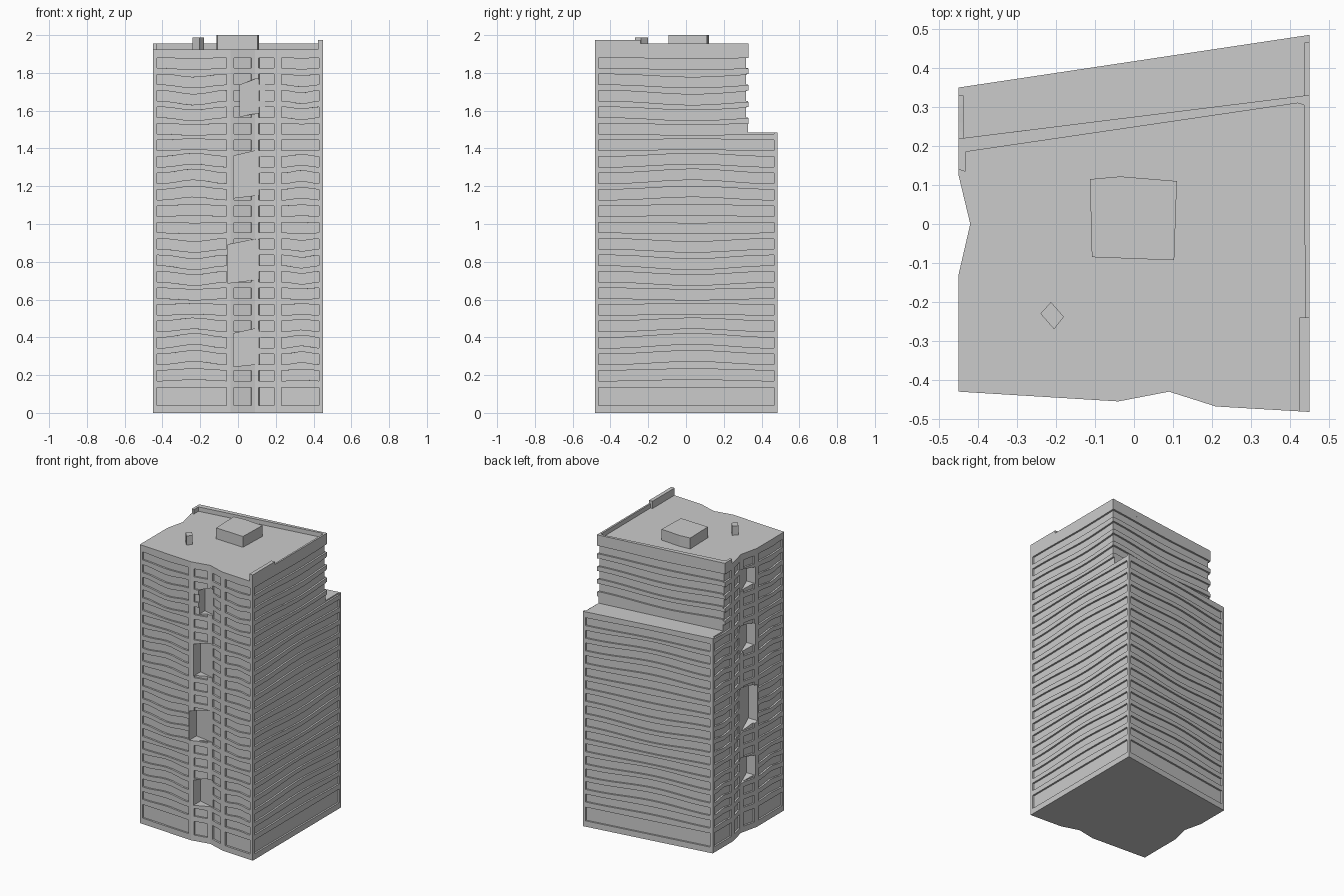
import bpy, bmesh, math
from mathutils import Vector

if "Cube" in bpy.data.objects:
    bpy.data.objects.remove(bpy.data.objects["Cube"])

ROOF, TERRACE = 1.925, 1.485
FOOT = [(-.45, -.43), (-.04, -.455), (.09, -.43), (.21, -.468), (.45, -.482), (.45, .485),
        (-.45, .35), (-.45, .125), (-.42, 0), (-.45, -.13)]
BACK_EDGE, RIGHT_EDGE = 5, 4
UP_R, UP_L = (.45, .331), (-.45, .219)          # back line of the set-back upper floors


def loft(bm, a, b):
    """Closed solid between two matching rings of points."""
    va, vb = [bm.verts.new(p) for p in a], [bm.verts.new(p) for p in b]
    n = len(va)
    faces = [bm.faces.new(va[::-1]), bm.faces.new(vb)]
    for i in range(n):
        faces.append(bm.faces.new((va[i], va[(i + 1) % n], vb[(i + 1) % n], vb[i])))
    return faces


def finish(bm, name):
    bmesh.ops.recalc_face_normals(bm, faces=bm.faces)
    me = bpy.data.meshes.new(name)
    bm.to_mesh(me)
    bm.free()
    ob = bpy.data.objects.new(name, me)
    bpy.context.collection.objects.link(ob)
    return ob


def prism(name, pts, z0, z1):
    bm = bmesh.new()
    loft(bm, [(x, y, z0) for x, y in pts], [(x, y, z1) for x, y in pts])
    return finish(bm, name)


def carve(target, cutter):
    cutter.hide_render = True
    mod = target.modifiers.new("carve", 'BOOLEAN')
    mod.operation, mod.solver, mod.object = 'DIFFERENCE', 'EXACT', cutter
    bpy.context.view_layer.objects.active = target
    bpy.ops.object.modifier_apply(modifier=mod.name)
    bpy.data.objects.remove(cutter)


def band(bm, a, b, margin, z0, z1, depth=.012, out=.004):
    """Wavy window recess along the wall from a to b."""
    a, b = Vector(a), Vector(b)
    length = (b - a).length
    d = (b - a) / length
    nrm = Vector((d.y, -d.x))
    amp = 0 if z0 < .1 or length < .2 else min(.02, .05 * length)
    amp *= math.sin(2 * math.pi * ((z0 + z1) / 2 - .14) / .88)
    n = 14 if length > .5 else 8 if length > .2 else 1
    low, high = [], []
    for i in range(n + 1):
        u = i / n
        p = a + d * (margin + (length - 2 * margin) * u)
        w = amp * (1.25 * math.sin(math.pi * u ** 1.1) ** 2 - .25 * math.sin(math.pi * u))
        low.append((p, z0 + w))
        high.append((p, z1 + w))
    ring = low + high[::-1]
    loft(bm, [(*(p - nrm * depth), z) for p, z in ring], [(*(p + nrm * out), z) for p, z in ring])


# Tower mass with the upper floors set back
tower = prism("tower", FOOT, 0, ROOF)
carve(tower, prism("setback", [(-.55, UP_L[1] - .0124), (.55, UP_R[1] + .0124), (.55, .7), (-.55, .7)],
                   TERRACE, 2.2))

# Window bands on every wall
rows = [(.04, .135)] + [(.17 + .0871 * i, .225 + .0871 * i) for i in range(20)]
bm = bmesh.new()
for i, a in enumerate(FOOT):
    b = FOOT[(i + 1) % len(FOOT)]
    for z0, z1 in rows:
        if i == BACK_EDGE and z1 > TERRACE:
            continue
        band(bm, a, b, .02, z0, z1)
carve(tower, finish(bm, "window_cutter"))

# Full width bands on the set-back rear wall
bm = bmesh.new()
for z0, z1 in rows[17:]:
    band(bm, UP_R, UP_L, -.02, z0, z1)
carve(tower, finish(bm, "rear_window_cutter"))

# Tall notches in the front: left x, right x, lower z left/right, upper z left/peak/right
bm = bmesh.new()
for xl, xr, b0, b1, t0, tm, t1 in [
        (.01, .166, 1.57, 1.597, 1.735, 1.77, 1.75), (-.024, .166, 1.138, 1.16, 1.36, 1.388, 1.362),
        (-.055, .17, .687, .715, .89, .92, .90), (-.024, .166, .245, .265, .42, .446, .425)]:
    ring = [(xl, b0), (xr, b1), (xr, t1), (.095, tm), (xl, t0)]
    back = lambda x: -.375 - .079 * (x - xl) / (xr - xl)
    loft(bm, [(x, back(x), z) for x, z in ring], [(x, -.6, z) for x, z in ring])
carve(tower, finish(bm, "front_notch_cutter"))

# Matching notches in the left side: rear y, front y, lower z rear/front, upper z
bm = bmesh.new()
for yr, yf, b0, b1, t in [(.05, -.12, 1.66, 1.685, 1.80), (.07, -.12, 1.23, 1.26, 1.41),
                          (.07, -.14, .67, .73, .98), (.06, -.12, .33, .36, .50)]:
    ring = [(yr, b0), (yf, b1), (yf, t), (0, t + .02), (yr, t - .02)]
    back = lambda y: -.434 + .055 * (yr - y) / (yr - yf)
    loft(bm, [(back(y), y, z) for y, z in ring], [(-.6, y, z) for y, z in ring])
carve(tower, finish(bm, "side_notch_cutter"))

# Roof parapets
prism("rear_parapet", [(-.45, .14), (-.432, .134), (-.432, .185), (.42, .31), (.436, .305),
                       (.439, -.24), (.45, -.24), UP_R, UP_L], ROOF - .01, 1.955)
prism("corner_parapet", [(.424, -.4805), (.45, -.482), (.45, -.24), (.424, -.24)], ROOF - .01, 1.975)

# Plant room and vent on the roof
prism("plant_room", [(-.108, -.085), (.103, -.093), (.11, .11), (-.035, .122), (-.113, .115)],
      ROOF - .01, 2.0)
prism("roof_vent", [(-.205, -.27), (-.18, -.238), (-.213, -.2), (-.24, -.23)], ROOF - .01, 1.988)
